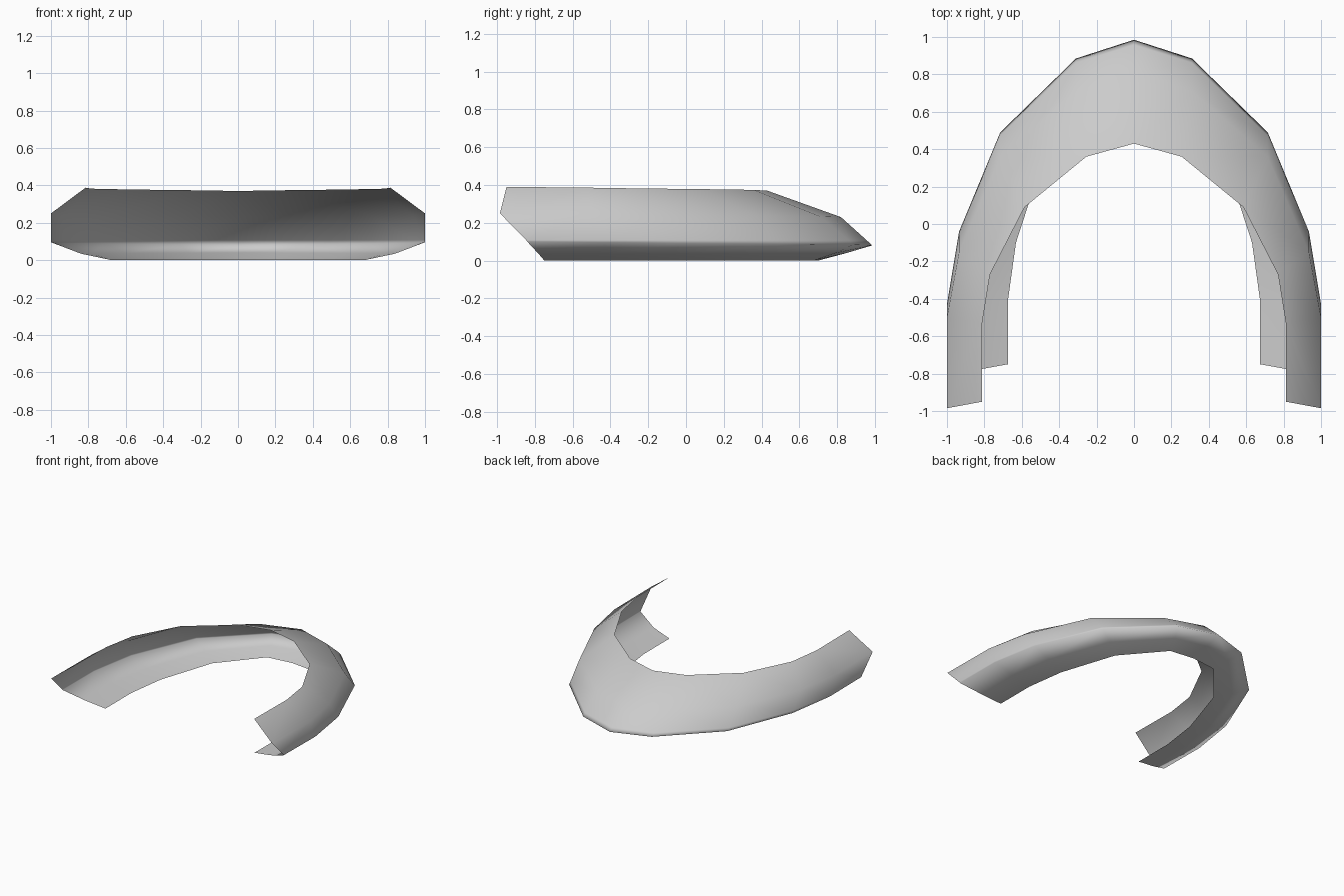
import bpy, bmesh

cube = bpy.data.objects.get("Cube")
if cube:
    bpy.data.objects.remove(cube, do_unlink=True)

# Lengthwise rails of the open U-shaped shell, from back centre to left tip.
# Each rail: plan points (x, y), height at the back, height at the tip.
outline = [(0, .985), (.31, .885), (.715, .49), (.935, -.04), (1, -.43), (1, -.84)]
inner = [(0, .43), (.255, .36), (.585, .09), (.77, -.27), (.812, -.53), (.812, -.95)]
shoulder = [(0, .82), (.31, .71), (.715, .36), (.935, -.15), (1, -.5), (1, -.985)]


def scaled(width, back_y, tip_y):
    """Rail following the outline, narrowed and moved along y."""
    last = len(outline) - 1
    shift = [back_y - outline[0][1], tip_y - outline[-1][1]]
    return [(x * width, y + shift[0] + (shift[1] - shift[0]) * i / last)
            for i, (x, y) in enumerate(outline)]


rails = [
    (inner, .37, .39),
    (shoulder, .23, .25),
    (scaled(1, .957, -.845), .107, .108),
    (outline, .08, .1),
    (scaled(.84, .85, -.78), .04, .035),
    (scaled(.675, .7, -.75), 0, 0),
]

# Skin the rails with quads
bm = bmesh.new()
rows = []
for points, z_back, z_tip in rails:
    n = len(points) - 1
    rows.append([bm.verts.new((x, y, z_back + (z_tip - z_back) * i / n))
                 for i, (x, y) in enumerate(points)])
for upper, lower in zip(rows, rows[1:]):
    for i in range(len(upper) - 1):
        bm.faces.new((upper[i], lower[i], lower[i + 1], upper[i + 1]))
for face in bm.faces:
    face.smooth = True
bm.normal_update()
# Turn the skin so that it faces outwards
if sum(f.normal.x * f.calc_area() for f in bm.faces) < 0:
    bmesh.ops.reverse_faces(bm, faces=bm.faces[:])

mesh = bpy.data.meshes.new("curved_shell")
bm.to_mesh(mesh)
bm.free()
shell = bpy.data.objects.new("curved_shell", mesh)
bpy.context.collection.objects.link(shell)

# Other half
mirror = shell.modifiers.new("mirror", 'MIRROR')
mirror.use_axis[0] = True
mirror.use_clip = True
mirror.merge_threshold = .002

# Plain grey
grey = bpy.data.materials.new("light_grey")
grey.use_nodes = True
color = (.6, .6, .6, 1)
grey.diffuse_color = color
grey.node_tree.nodes["Principled BSDF"].inputs["Base Color"].default_value = color
mesh.materials.append(grey)
